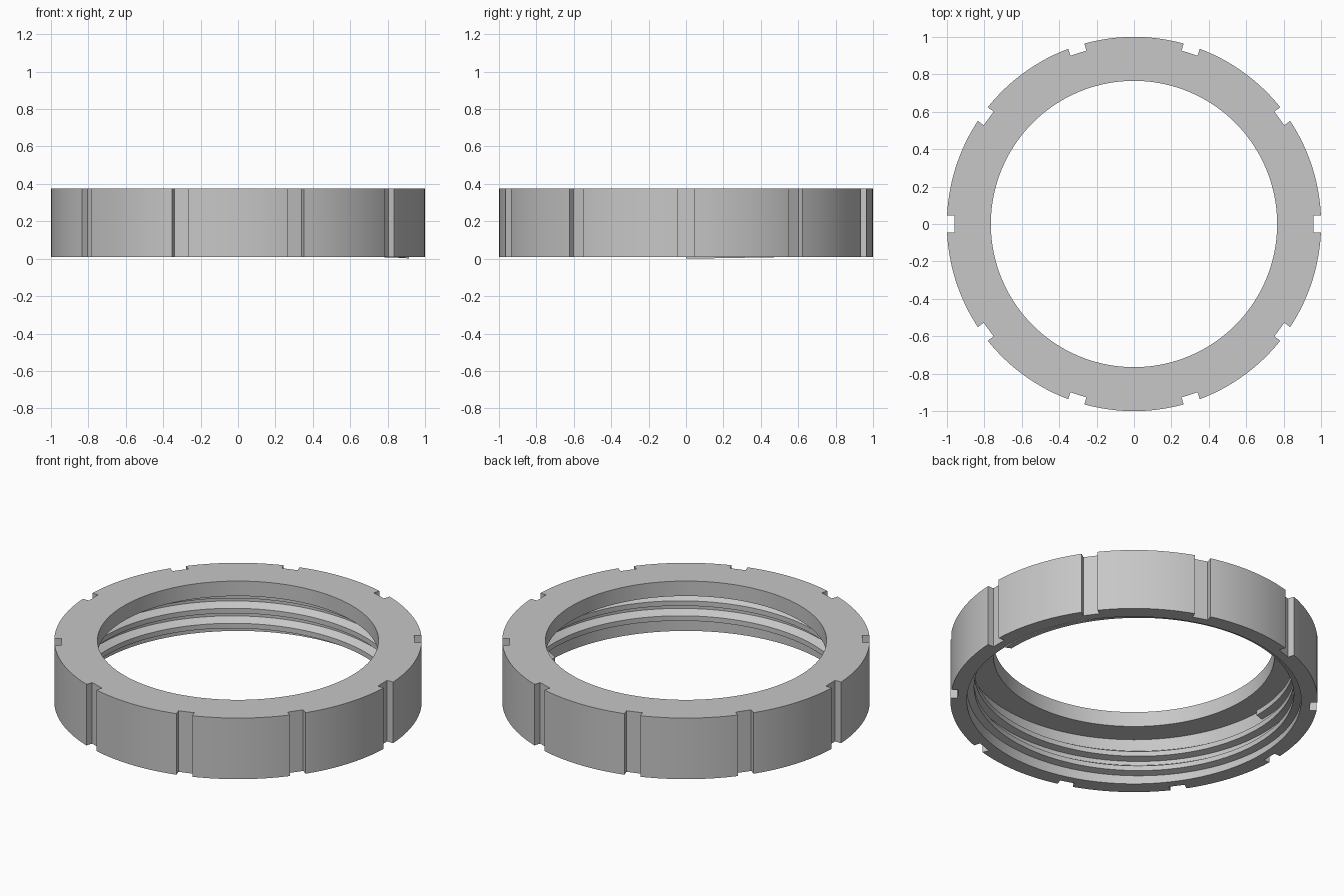
import bpy, bmesh
from math import cos, sin, tau, radians
from mathutils import Matrix

SEGMENTS = 144
BORE = 0.91
BOTTOM, TOP = 0.008, 0.375

if "Cube" in bpy.data.objects:
    bpy.data.objects.remove(bpy.data.objects["Cube"])

grey = bpy.data.materials.new("plain_grey")
grey.use_nodes = True
grey.diffuse_color = (0.57, 0.57, 0.57, 1)
grey.node_tree.nodes["Principled BSDF"].inputs["Base Color"].default_value = grey.diffuse_color


def make_object(name, bm):
    bmesh.ops.recalc_face_normals(bm, faces=bm.faces)
    mesh = bpy.data.meshes.new(name)
    bm.to_mesh(mesh)
    bm.free()
    mesh.materials.append(grey)
    obj = bpy.data.objects.new(name, mesh)
    bpy.context.collection.objects.link(obj)
    return obj


def activate(obj):
    bpy.ops.object.select_all(action="DESELECT")
    obj.select_set(True)
    bpy.context.view_layer.objects.active = obj


def sweep(name, profile, steps, turns=1, pitch=0):
    """Turn an (r, z) profile about z; a pitch makes it a capped helix."""
    bm = bmesh.new()
    rings = []
    for i in range(steps + 1 if pitch else steps):
        t = turns * i / steps
        a = tau * t
        rings.append([bm.verts.new((r * cos(a), r * sin(a), z + pitch * t)) for r, z in profile])
    n = len(profile)
    for i in range(steps):
        a, b = rings[i], rings[(i + 1) % len(rings)]
        for j in range(n):
            k = (j + 1) % n
            bm.faces.new((a[j], b[j], b[k], a[k]))
    if pitch:
        bm.faces.new(rings[0])
        bm.faces.new(rings[-1])
    return make_object(name, bm)


# Ring body with a narrower lip at the top
ring = sweep("ring_body", [(1, BOTTOM), (1, TOP), (0.765, TOP), (0.765, 0.285),
                           (BORE, 0.285), (BORE, BOTTOM)], SEGMENTS)

# Ten spanner notches around the rim
bm = bmesh.new()
for i in range(10):
    matrix = (Matrix.Rotation(i * tau / 10, 4, "Z")
              @ Matrix.Translation((1.06, 0, 0.2))
              @ Matrix.Diagonal((0.2, 0.09, 1, 1)))
    bmesh.ops.create_cube(bm, size=1, matrix=matrix)
cutter = make_object("notch_cutter", bm)
cutter.hide_render = True
notches = ring.modifiers.new("notches", "BOOLEAN")
notches.operation = "DIFFERENCE"
notches.solver = "EXACT"
notches.object = cutter
activate(ring)
bpy.ops.object.modifier_apply(modifier=notches.name)
bpy.data.objects.remove(cutter)

# Internal thread, with its root sunk slightly into the bore
thread = sweep("internal_thread", [(BORE + 0.005, 0), (0.87, 0.011), (0.87, 0.041),
                                   (BORE + 0.005, 0.07)], int(SEGMENTS * 2.5), 2.5, 0.09)

for obj in (ring, thread):
    activate(obj)
    bpy.ops.object.shade_smooth_by_angle(angle=radians(20))
